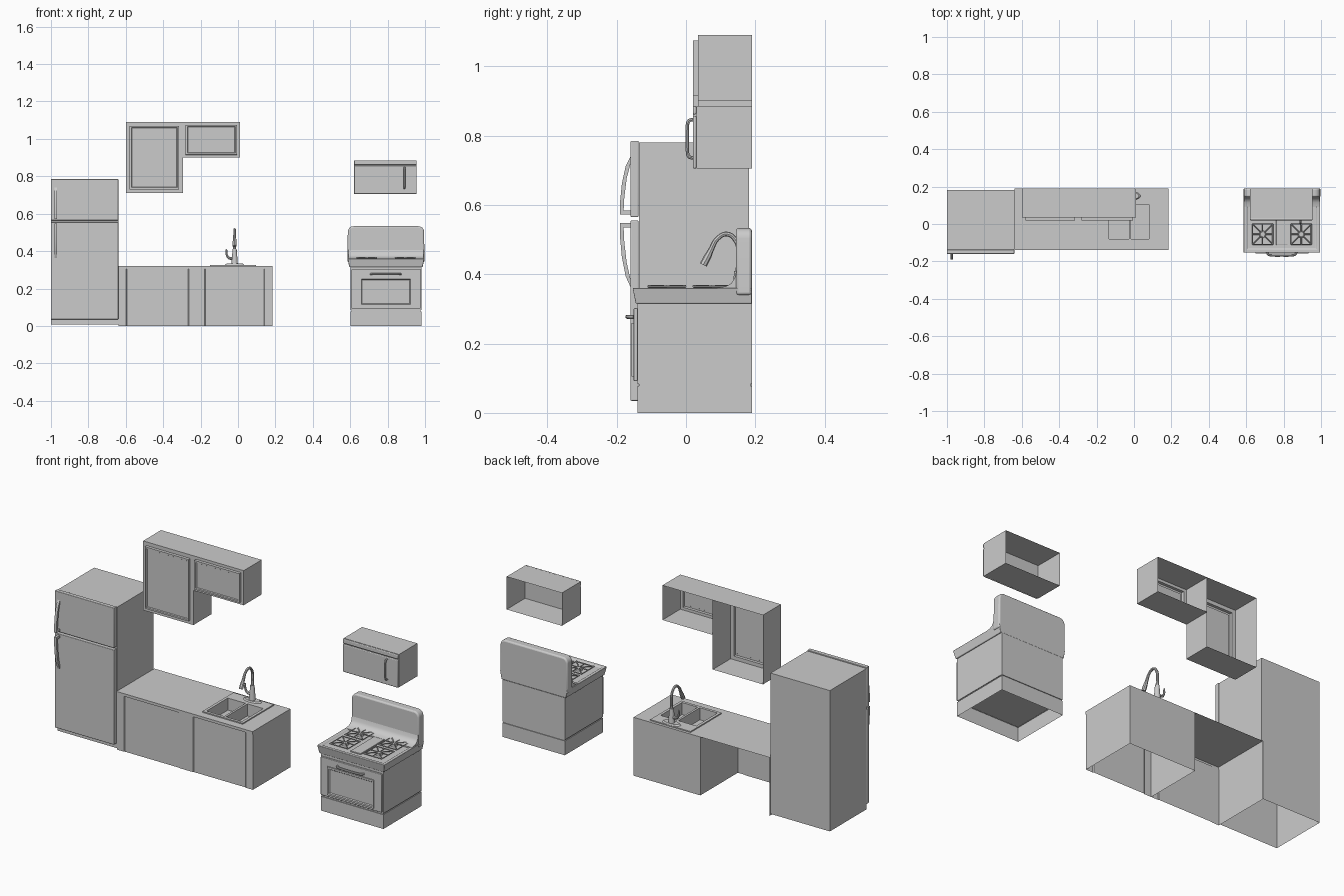
import bpy, bmesh, math

if "Cube" in bpy.data.objects:
    bpy.data.objects.remove(bpy.data.objects["Cube"])

AX = {'x': 0, 'y': 1, 'z': 2}


def finish(name, bm, bevel=0, smooth=False):
    me = bpy.data.meshes.new(name)
    bm.to_mesh(me)
    bm.free()
    ob = bpy.data.objects.new(name, me)
    bpy.context.collection.objects.link(ob)
    if bevel:
        m = ob.modifiers.new("bevel", 'BEVEL')
        m.width, m.segments, m.limit_method = bevel, 3, 'ANGLE'
    if smooth or bevel:
        for o in bpy.context.selected_objects:
            o.select_set(False)
        bpy.context.view_layer.objects.active = ob
        ob.select_set(True)
        bpy.ops.object.shade_smooth_by_angle(angle=math.radians(35))
    return ob


def box(name, x, y, z, open='', insets=(), face='-y', flare=0, bevel=0):
    """Box from ranges; open faces removed, chosen face inset step by step."""
    bm = bmesh.new()
    bmesh.ops.create_cube(bm, size=1)
    for v in bm.verts:
        v.co = [r[0] if c < 0 else r[1] for c, r in zip(v.co, (x, y, z))]
        if flare and v.co.z > z[0] + 1e-5:
            v.co.x += flare if v.co.x > sum(x) / 2 else -flare
            v.co.y -= flare if v.co.y < sum(y) / 2 else 0
    bm.normal_update()

    def pick(d):
        s = 1 if d[0] == '+' else -1
        return max(bm.faces, key=lambda f: f.normal[AX[d[1]]] * s)
    front = pick(face)
    gone = [pick(d) for d in open.split()]
    if gone:
        bmesh.ops.delete(bm, geom=gone, context='FACES')
    for t, d in insets:
        bmesh.ops.inset_region(bm, faces=[front], thickness=t, depth=d, use_even_offset=True)
    return finish(name, bm, bevel)


def prism(name, pts, axis, a, b, bevel=0):
    bm = bmesh.new()
    put = (lambda p, t: (t, p[0], p[1])) if axis == 'x' else (lambda p, t: (p[0], t, p[1]))
    f = bm.faces.new([bm.verts.new(put(p, a)) for p in pts])
    r = bmesh.ops.extrude_face_region(bm, geom=[f])
    for v in r['geom']:
        if isinstance(v, bmesh.types.BMVert):
            v.co[AX[axis]] = b
    bm.faces.new([v for v in f.verts]) if not f.is_valid else None
    bmesh.ops.recalc_face_normals(bm, faces=bm.faces)
    return finish(name, bm, bevel, True)


def deck(name, xs, ys, z, holes):
    """Flat sheet of grid cells with some cells left out."""
    bm = bmesh.new()
    g = [[bm.verts.new((x, y, z)) for y in ys] for x in xs]
    for i in range(len(xs) - 1):
        for j in range(len(ys) - 1):
            if (i, j) not in holes:
                bm.faces.new((g[i][j], g[i + 1][j], g[i + 1][j + 1], g[i][j + 1]))
    return finish(name, bm)


def tube(name, paths, r, radii=None, smooth=True):
    cu = bpy.data.curves.new(name, 'CURVE')
    cu.dimensions, cu.bevel_depth, cu.bevel_resolution = '3D', r, 2 if smooth else 0
    cu.use_fill_caps, cu.resolution_u = True, 6
    for path in paths:
        sp = cu.splines.new('BEZIER')
        sp.bezier_points.add(len(path) - 1)
        for i, (bp, co) in enumerate(zip(sp.bezier_points, path)):
            bp.co = co
            bp.handle_left_type = bp.handle_right_type = 'AUTO' if smooth else 'VECTOR'
            bp.radius = radii[i] if radii else 1
    tmp = bpy.data.objects.new(name + "_path", cu)
    bpy.context.collection.objects.link(tmp)
    bpy.context.view_layer.update()
    bm = bmesh.new()
    bm.from_mesh(bpy.data.meshes.new_from_object(
        tmp.evaluated_get(bpy.context.evaluated_depsgraph_get())))
    bpy.data.objects.remove(tmp)
    return finish(name, bm, 0, smooth)


def disc(name, x, y, z0, z1, r0, r1, sx=1):
    bm = bmesh.new()
    bmesh.ops.create_cone(bm, cap_ends=True, segments=24, radius1=r0, radius2=r1, depth=z1 - z0)
    for v in bm.verts:
        v.co = (v.co.x * sx + x, v.co.y + y, v.co.z + (z0 + z1) / 2)
    return finish(name, bm, 0, True)


# fridge
FX = (-1, -0.64)
box("fridge_body", FX, (-0.135, 0.182), (0.008, 0.78), open='-z')
box("fridge_lower_door", FX, (-0.16, -0.137), (0.035, 0.555), bevel=0.003)
box("fridge_upper_door", FX, (-0.16, -0.137), (0.565, 0.785), bevel=0.003)
HANDLE = [(-.16, 0), (-.19, 0), (-.19, .04), (-.185, .09), (-.174, .14), (-.16, .168),
          (-.16, .148), (-.171, .105), (-.178, .05), (-.18, .012), (-.16, .012)]
prism("fridge_upper_handle", [(y, 0.572 + h) for y, h in HANDLE], 'x', -0.982, -0.968)
prism("fridge_lower_handle", [(y, 0.548 - 1.1 * h) for y, h in HANDLE], 'x', -0.982, -0.968)

# base cabinets, open below
PANEL = [(0.042, 0), (0.004, -0.003)]
box("base_cabinet_left", (-0.64, -0.22), (-0.135, 0.19), (0, 0.307), '+z -z +y', PANEL)
box("base_cabinet_right", (-0.22, 0.185), (-0.135, 0.19), (0, 0.307), '+z -z', PANEL)
for n, x, o in (("left", (-0.64, -0.22), '+z -z +y'), ("right", (-0.22, 0.185), '+z -z')):
    box("counter_edge_" + n, x, (-0.138, 0.19), (0.305, 0.32), o)
deck("countertop", [-0.64, -0.22, -0.14, 0.085, 0.185], [-0.138, -0.085, 0.11, 0.19], 0.32, {(2, 1)})

# sink
box("sink_rim", (-0.15, 0.095), (-0.095, 0.175), (0.32, 0.326), '+z -z')
deck("sink_deck", [-0.15, -0.135, -0.028, -0.016, 0.08, 0.095],
     [-0.095, -0.08, 0.105, 0.175], 0.326, {(1, 1), (3, 1)})
for n, x in (("left", (-0.135, -0.028)), ("right", (-0.016, 0.08))):
    box("sink_basin_" + n, x, (-0.08, 0.105), (0.26, 0.326), '+z')

# faucet
FXC = -0.018
disc("faucet_plate", FXC, 0.15, 0.326, 0.333, 0.024, 0.02, 2.2)
disc("faucet_body", FXC, 0.15, 0.333, 0.41, 0.017, 0.011)
tube("faucet_spout", [[(FXC, y, z) for y, z in (
    (.15, .40), (.152, .45), (.145, .495), (.118, .516), (.09, .502), (.072, .47), (.063, .452), (.05, .427))]],
    0.008, [1, .9, .85, .85, .85, 1, 1.3, 1.4])
tube("faucet_lever", [[(FXC, .15, .365), (-.045, .15, .362), (-.058, .15, .375), (-.062, .15, .41)]],
     0.006, [1.5, 1.2, 1, .7])

# wall cabinets, open at the back, with raised doors
for n, x, z, t in (("tall", (-0.6, -0.295), (0.71, 1.09), 0.02),
                   ("short", (-0.295, 0.01), (0.9, 1.09), 0.015)):
    box("wall_cabinet_" + n, x, (0.035, 0.19), z, '+y',
        [(t, 0), (0.0005, 0.015), (0.009, 0), (0.003, -0.005)])

# microwave, open at the back
MX = (0.62, 0.955)
box("microwave_body", MX, (0.03, 0.19), (0.705, 0.885), '+y')
box("microwave_door", MX, (0.02, 0.03), (0.705, 0.857), bevel=0.004)
box("microwave_vent", MX, (0.02, 0.03), (0.861, 0.885), bevel=0.004)
tube("microwave_handle", [[(0.89, y, z) for y, z in (
    (.022, .735), (.008, .74), (.004, .76), (.003, .79), (.004, .82), (.008, .842), (.022, .847))]], 0.005)

# stove body and drawer
SX = (0.602, 0.98)
box("stove_drawer", SX, (-0.14, 0.19), (0, 0.078), '-z')
box("stove_gap", (0.606, 0.976), (-0.136, 0.186), (0.077, 0.085), '+z -z')
box("stove_body", SX, (-0.14, 0.19), (0.084, 0.315))
box("oven_door", (0.606, 0.976), (-0.151, -0.14), (0.092, 0.302), bevel=0.003)
box("oven_window", (0.65, 0.932), (-0.157, -0.15), (0.105, 0.26),
    insets=[(0.01, 0), (0.004, -0.005)])
tube("oven_handle", [[(0.71, -.15, .277), (0.718, -.163, .277), (0.74, -.168, .277), (0.79, -.169, .277),
                      (0.84, -.168, .277), (0.862, -.163, .277), (0.87, -.15, .277)]], 0.006)

# cooktop with recessed surface
box("cooktop", (0.595, 0.987), (-0.145, 0.19), (0.315, 0.36), face='+z', flare=0.009,
    insets=[(0.018, 0), (0.004, -0.006)], bevel=0.003)
box("griddle", (0.76, 0.822), (-0.112, 0.125), (0.352, 0.36), bevel=0.002)

# backguard with rounded top corners and curved foot
def corner(cx, cz, r, a0):
    return [(cx + r * math.cos(math.radians(a0 + 15 * i)), cz + r * math.sin(math.radians(a0 + 15 * i)))
            for i in range(7)]


prism("backguard", [(0.585, 0.34), (0.997, 0.34)] + corner(0.965, 0.503, 0.03, 0)
      + corner(0.617, 0.503, 0.03, 90), 'y', 0.144, 0.19, bevel=0.008)
prism("backguard_foot", [(0.147, 0.352), (0.09, 0.352), (0.09, 0.361), (0.115, 0.365), (0.131, 0.374),
                         (0.14, 0.388), (0.147, 0.42)], 'x', 0.59, 0.992)

# burners and grates
bars = []
for bx in (0.688, 0.894):
    for by in (-0.055, 0.075):
        disc("burner_cap", bx, by, 0.352, 0.362, 0.02, 0.017)
        h, z = 0.054, 0.364
        c = [(bx - h, by - h, z), (bx + h, by - h, z), (bx + h, by + h, z), (bx - h, by + h, z)]
        bars += [[c[i], c[(i + 1) % 4]] for i in range(4)]
        for k in range(8):
            a = k * math.pi / 4
            s = h / max(abs(math.cos(a)), abs(math.sin(a)))
            bars.append([(bx + r * math.cos(a), by + r * math.sin(a), z + 0.002) for r in (0.012, s)])
tube("burner_grates", bars, 0.003, smooth=False)
